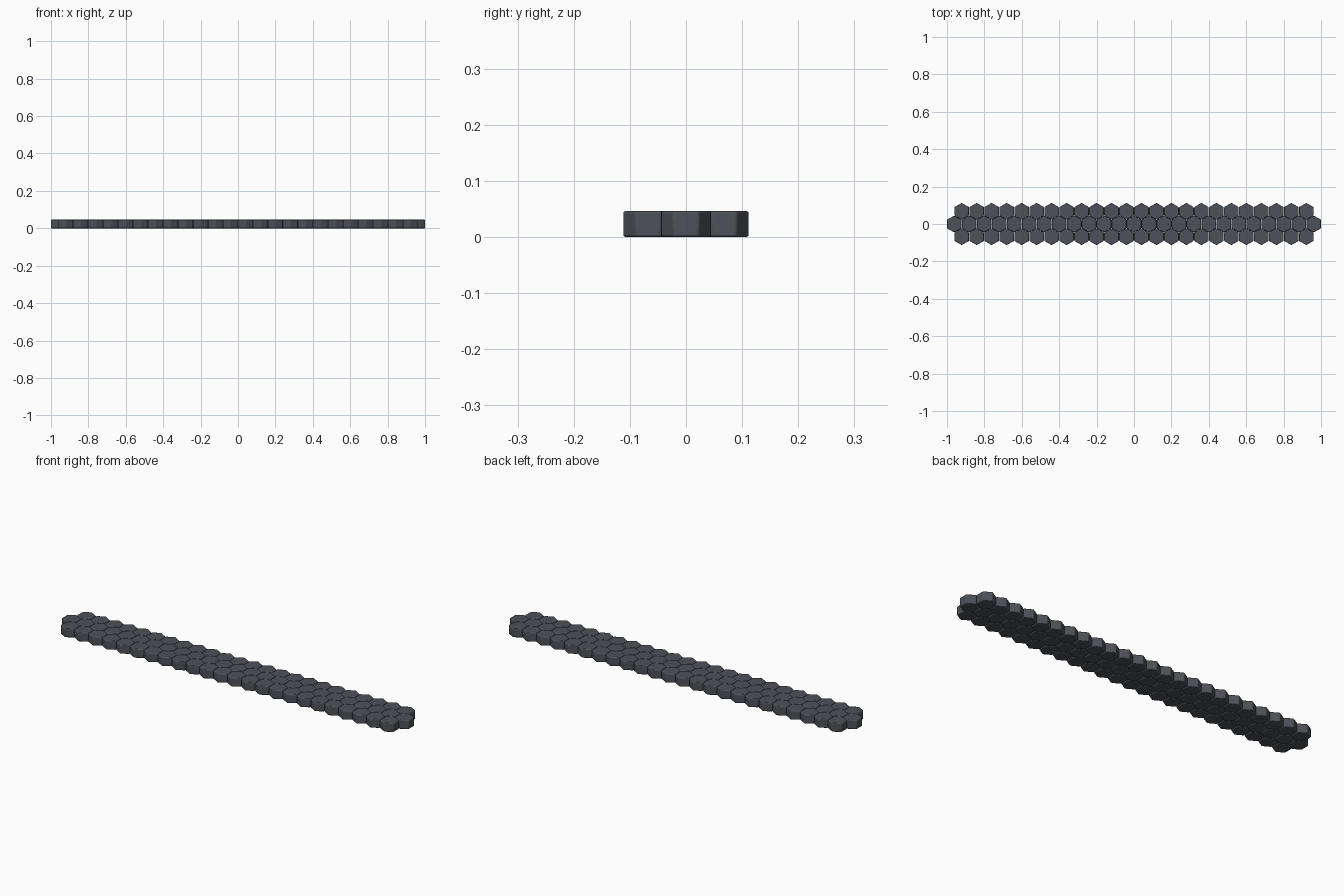
import bpy, bmesh, math

if "Cube" in bpy.data.objects:
    bpy.data.objects.remove(bpy.data.objects["Cube"])

R = 0.0452          # hexagon corner radius before rounding
H = 0.046           # tile thickness
PITCH = 0.0801      # spacing along a row
ROW = 0.0675        # spacing between rows

mat = bpy.data.materials.new("slate")
mat.diffuse_color = (0.075, 0.082, 0.098, 1)
mat.use_nodes = True
mat.node_tree.nodes["Principled BSDF"].inputs["Base Color"].default_value = mat.diffuse_color

# One hexagonal tile with softened edges
bm = bmesh.new()
ring = [bm.verts.new((R * math.sin(math.radians(60 * i)),
                      R * math.cos(math.radians(60 * i)), 0)) for i in range(6)]
base = bm.faces.new(ring)
top = bmesh.ops.extrude_face_region(bm, geom=[base])
bmesh.ops.translate(bm, vec=(0, 0, H),
                    verts=[v for v in top["geom"] if isinstance(v, bmesh.types.BMVert)])
bmesh.ops.recalc_face_normals(bm, faces=bm.faces)
bmesh.ops.bevel(bm, geom=bm.edges[:], offset=0.004, segments=3, profile=0.5,
                affect='EDGES')
for f in bm.faces:
    f.smooth = True
# Keep the large flats crisp
flats = sorted(bm.faces, key=lambda f: f.calc_area())[-8:]
for f in flats:
    f.smooth = False
tile = bpy.data.meshes.new("hex_tile")
bm.to_mesh(tile)
bm.free()
tile.materials.append(mat)

# Three staggered rows of tiles
for row, count in (("front", 24), ("middle", 25), ("back", 24)):
    y = {"front": -ROW, "middle": 0, "back": ROW}[row]
    for i in range(count):
        ob = bpy.data.objects.new(f"{row}_tile_{i + 1}", tile)
        ob.location = ((i - (count - 1) / 2) * PITCH, y, 0)
        bpy.context.collection.objects.link(ob)
